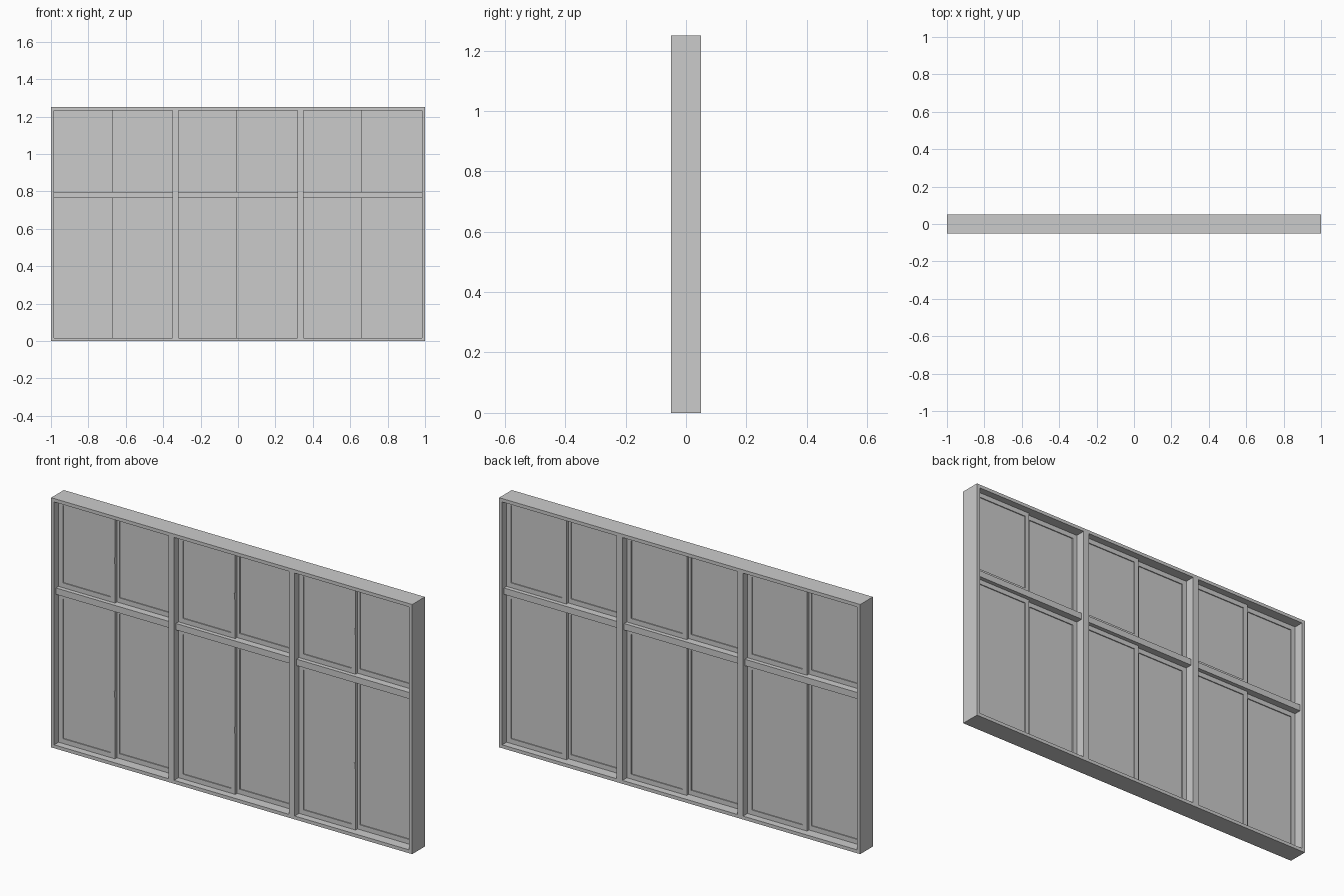
import bpy, bmesh, math

if "Cube" in bpy.data.objects:
    bpy.data.objects.remove(bpy.data.objects["Cube"])

H = 1.25      # total height
T = 0.017     # frame face width


def box(name, x0, x1, y0, y1, z0, z1):
    bm = bmesh.new()
    bmesh.ops.create_cube(bm, size=1)
    for v in bm.verts:
        v.co.x = x0 if v.co.x < 0 else x1
        v.co.y = y0 if v.co.y < 0 else y1
        v.co.z = z0 if v.co.z < 0 else z1
    return finish(name, bm)


def finish(name, bm):
    me = bpy.data.meshes.new(name)
    bm.to_mesh(me)
    bm.free()
    ob = bpy.data.objects.new(name, me)
    bpy.context.collection.objects.link(ob)
    return ob


def rect_frame(name, x0, x1, y0, y1, z0, z1, w):
    """Closed rectangular ring with face width w."""
    bm = bmesh.new()
    outer = [(x0, z0), (x1, z0), (x1, z1), (x0, z1)]
    inner = [(x0 + w, z0 + w), (x1 - w, z0 + w), (x1 - w, z1 - w), (x0 + w, z1 - w)]
    rings = [[bm.verts.new((x, y, z)) for x, z in loop]
             for y, loop in ((y0, outer), (y0, inner), (y1, inner), (y1, outer))]
    for a in range(4):
        p, q = rings[a], rings[(a + 1) % 4]
        for i in range(4):
            j = (i + 1) % 4
            bm.faces.new((p[i], p[j], q[j], q[i]))
    bmesh.ops.recalc_face_normals(bm, faces=bm.faces)
    return finish(name, bm)


def sash(name, x0, x1, y0, y1, z0, z1):
    """Sliding sash: slim frame with a pane slightly inset on both sides."""
    w, inset = 0.024, 0.005
    rect_frame(name + "_frame", x0, x1, y0, y1, z0, z1, w)
    box(name + "_pane", x0 + w, x1 - w, y0 + inset, y1 - inset, z0 + w, z1 - w)


def finger_pull(name, x, y, z):
    """Half-round pull on the sash edge."""
    bm = bmesh.new()
    n, rx, rz = 10, 0.011, 0.016
    pts = [(x - rx * math.sin(math.pi * i / n), z + rz * math.cos(math.pi * i / n))
           for i in range(n + 1)]
    face = bm.faces.new([bm.verts.new((px, y, pz)) for px, pz in pts])
    ext = bmesh.ops.extrude_face_region(bm, geom=[face])
    for v in ext["geom"]:
        if isinstance(v, bmesh.types.BMVert):
            v.co.y -= 0.005
    bmesh.ops.recalc_face_normals(bm, faces=bm.faces)
    return finish(name, bm)


# outer frame and mullions
rect_frame("outer_frame", -1, 1, -0.05, 0.05, 0, H, T)
for i, x in enumerate((-0.335, 0.333)):
    box(f"mullion_{i}", x - 0.016, x + 0.016, -0.05, 0.05, T, H - T)

# three bays, each with a transom and two rows of sliding sashes
bays = [(-0.983, -0.351), (-0.319, 0.317), (0.349, 0.983)]
rows = [("lower", T, 0.765, 0.34), ("upper", 0.797, H - T, 1.01)]
for b, (x0, x1) in enumerate(bays):
    box(f"transom_{b}", x0, x1, -0.036, 0.036, 0.765, 0.797)
    mid = (x0 + x1) / 2 - 0.004
    for row, z0, z1, zh in rows:
        sash(f"{row}_front_sash_{b}", x0, mid, -0.015, 0, z0, z1)
        sash(f"{row}_rear_sash_{b}", mid - 0.01, x1, 0, 0.015, z0, z1)
        finger_pull(f"{row}_pull_{b}", mid, -0.015, zh)
